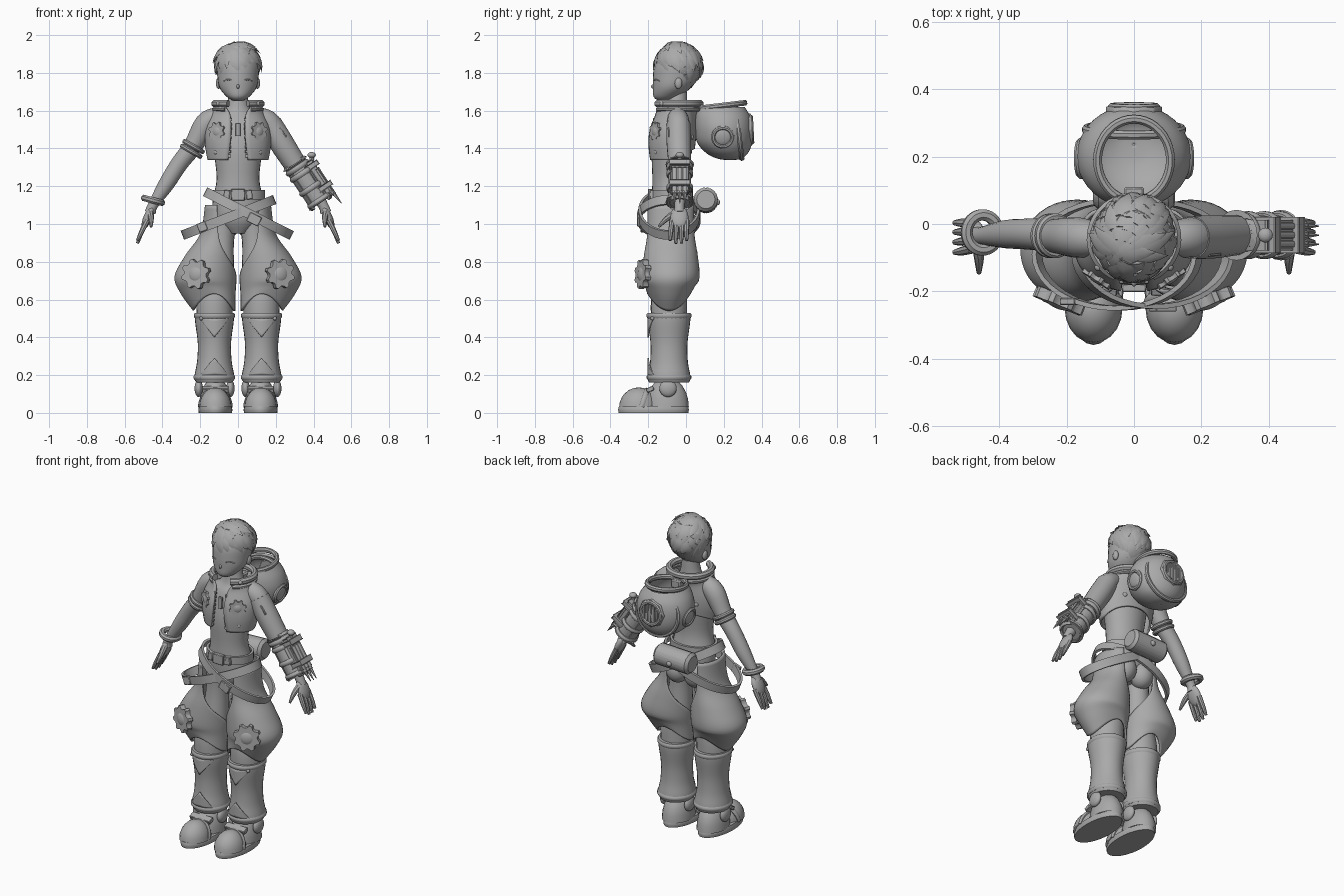
import bpy, bmesh, math, random
from mathutils import Vector
if "Cube" in bpy.data.objects:
    bpy.data.objects.remove(bpy.data.objects["Cube"])
random.seed(4)
TAU, UP = math.tau, Vector((0, 0, 1))
grey = bpy.data.materials.new("plain_grey")
grey.use_nodes = True
grey.diffuse_color = (0.4, 0.4, 0.4, 1)
grey.node_tree.nodes["Principled BSDF"].inputs["Base Color"].default_value = grey.diffuse_color

def finish(name, bm, mirror=False, thickness=0):
    bmesh.ops.recalc_face_normals(bm, faces=bm.faces)
    mesh = bpy.data.meshes.new(name)
    bm.to_mesh(mesh)
    bm.free()
    mesh.materials.append(grey)
    mesh.polygons.foreach_set("use_smooth", [True] * len(mesh.polygons))
    mesh.set_sharp_from_angle(angle=math.radians(40))
    obj = bpy.data.objects.new(name, mesh)
    bpy.context.collection.objects.link(obj)
    if thickness:
        obj.modifiers.new("thickness", "SOLIDIFY").thickness = thickness
    if mirror:
        obj.modifiers.new("mirror", "MIRROR")

def surface(bm, fn, nu, nv, closed=True, cap=True):
    """Grid of faces over fn(u, v); u runs around, v runs along."""
    wide = nu if closed else nu - 1
    rows = [[bm.verts.new(fn(i / wide, j / nv)) for i in range(nu)] for j in range(nv + 1)]
    for a, b in zip(rows, rows[1:]):
        for i in range(wide):
            k = (i + 1) % nu
            bm.faces.new((a[i], a[k], b[k], b[i]))
    if cap and closed:
        bm.faces.new(rows[0])
        bm.faces.new(rows[-1])

def curve(rows, t):
    """Smooth interpolation through rows of numbers."""
    last = len(rows) - 1
    i = min(int(t * last), last - 1)
    f = t * last - i
    near = (rows[max(0, min(last, i + k))] for k in (-1, 0, 1, 2))
    return [y + f * (z - x + f * (2 * x - 5 * y + 4 * z - w + f * (3 * (y - z) + w - x))) / 2
            for x, y, z, w in zip(*near)]

def loft(name, rows, mirror=False):
    def fn(u, v):
        x, y, z, rx, ry = curve(rows, v)
        return x + rx * math.cos(u * TAU), y + ry * math.sin(u * TAU), z
    bm = bmesh.new()
    surface(bm, fn, 28, 4 * (len(rows) - 1))
    finish(name, bm, mirror)

def shell(name, rows, facing, lift=lambda a, z: 0, mirror=False, closed=False):
    """Cloth around an upright axis, open opposite to the facing angle."""
    def fn(u, v):
        x, y, z, rx, ry, part = curve(rows, v)
        a = facing + math.pi * min(part, 1) * (2 * u - 1)
        return x + rx * math.cos(a), y + ry * math.sin(a), z + lift(a, z)
    bm = bmesh.new()
    surface(bm, fn, 40, 5 * (len(rows) - 1), closed, False)
    finish(name, bm, mirror, 0.012)

def sweep(name, paths, mirror=False, nu=14):
    """Round limbs along paths of (x, y, z, radius)."""
    bm = bmesh.new()
    for rows in paths:
        def fn(u, v):
            *p, r = curve(rows, v)
            ahead, behind = curve(rows, min(1, v + .02)), curve(rows, max(0, v - .02))
            t = (Vector(ahead[:3]) - Vector(behind[:3])).normalized()
            s = t.cross((0, 1, .2)).normalized()
            return Vector(p) + r * (s * math.cos(u * TAU) + s.cross(t) * math.sin(u * TAU))
        surface(bm, fn, nu, 4 * (len(rows) - 1))
    finish(name, bm, mirror)

def ring(name, loc, rx, ry, w, h, axis=UP, sides=8, mirror=False, part=1):
    """Band of section w by h round an ellipse; four sides make a flat strap; part leaves the front open."""
    turn = UP.rotation_difference(Vector(axis))
    def fn(u, v):
        a, s = math.pi / 2 + math.pi * part * (2 * v - 1), (u + .5 / sides) * TAU
        k = w * math.cos(s)
        return Vector(loc) + turn @ Vector(((rx + k) * math.cos(a), (ry + k) * math.sin(a), h * math.sin(s)))
    bm = bmesh.new()
    surface(bm, fn, sides, 40, cap=part < 1)
    bmesh.ops.remove_doubles(bm, verts=bm.verts, dist=1e-5)
    finish(name, bm, mirror)

def solid(name, kind, loc, size, axis=UP, mirror=False, sides=20):
    """Ball, dome, drum or box with half sizes, its z turned to the axis."""
    bm = bmesh.new()
    if kind in ("ball", "dome"):
        bmesh.ops.create_uvsphere(bm, u_segments=sides, v_segments=12, radius=1)
        if kind == "dome":
            low = [v for v in bm.verts if v.co.z < -.01]
            bmesh.ops.delete(bm, geom=low, context="VERTS")
    elif kind == "drum":
        bmesh.ops.create_cone(bm, cap_ends=True, segments=sides, radius1=1, radius2=1, depth=2)
    else:
        bmesh.ops.create_cube(bm, size=2)
    turn = UP.rotation_difference(Vector(axis))
    for v in bm.verts:
        v.co = Vector(loc) + turn @ Vector(a * b for a, b in zip(v.co, size))
    if kind in ("drum", "box"):
        bmesh.ops.bevel(bm, geom=bm.edges, offset=min(size) * .25, segments=1, affect="EDGES")
    finish(name, bm, mirror)

def gear(name, loc, r, axis):
    turn = UP.rotation_difference(Vector(axis))
    def fn(u, v):
        k = r * (1 if round(u * 32) % 4 < 2 else .8)
        return Vector(loc) + turn @ Vector((k * math.cos(u * TAU), k * math.sin(u * TAU), (v - .5) * r * .4))
    bm = bmesh.new()
    surface(bm, fn, 32, 1)
    finish(name, bm, True)
    solid(name + "_hub", "ball", loc, (r * .6, r * .6, r * .3), axis, True)

# Body and head
loft("torso", [(0, -.08, .95, .05, .05), (0, -.075, 1.02, .125, .095), (0, -.075, 1.12, .135, .105), (0, -.085, 1.24, .113, .093),
               (0, -.08, 1.4, .13, .1), (0, -.06, 1.54, .14, .085), (0, -.05, 1.6, .07, .06), (0, -.045, 1.7, .047, .05)])
solid("buttock", "ball", (.062, -.01, 1), (.07, .07, .08), mirror=True)
loft("head", [(0, -.115, 1.65, .02, .025), (0, -.105, 1.672, .058, .066), (0, -.075, 1.72, .097, .1),
              (0, -.055, 1.78, .109, .12), (0, -.045, 1.85, .108, .12), (0, -.04, 1.94, .07, .08)])
solid("nose", "ball", (0, -.172, 1.728), (.008, .014, .012))
solid("ear", "ball", (.103, -.04, 1.745), (.014, .02, .03), mirror=True)
sweep("closed_eye", [[(.025, -.169, 1.757, .003), (.05, -.162, 1.765, .004), (.078, -.142, 1.757, .003)]], True, 6)
sweep("mouth", [[(-.025, -.165, 1.695, .002), (0, -.171, 1.69, .003), (.025, -.165, 1.695, .002)]], nu=6)

# Hair of overlapping pointed leaves flowing from a side whorl
center, size = Vector((0, -.04, 1.84)), Vector((.118, .122, .122))
solid("hair_cap", "ball", center, size * .96)
bm = bmesh.new()
for i in range(150):
    z, a = 1 - (i + .5) / 75, i * 2.4
    r = math.sqrt(1 - z * z)
    n = Vector((r * math.cos(a), r * math.sin(a), z))
    if z < -.88 or (n.y < -.25 and z < .22) or (n.y < .2 and z < -.05):
        continue
    flow = n - Vector((-.5, -.55, 1.25))
    d = (flow - n * flow.dot(n)).normalized()
    side = n.cross(d)
    base = center + Vector(p * q for p, q in zip(n, size)) - d * .03 - n * .004
    long, wide, rise = random.uniform(.09, .135), random.uniform(.019, .03), random.uniform(.008, .035)
    def leaf(u, v):
        w = wide * (math.sin(math.pi * (.25 + .75 * v)) + .02)
        return (base + d * long * v + n * (rise * v - 3.2 * long * long * v * v)
                + side * w * math.cos(u * TAU) + n * w * .35 * math.sin(u * TAU))
    surface(bm, leaf, 4, 4)
finish("hair_leaves", bm)

# Arms and hands
sweep("arm", [[(.11, -.045, 1.57, .05), (.17, -.04, 1.53, .06), (.24, -.035, 1.41, .05), (.31, -.03, 1.32, .046),
               (.38, -.03, 1.21, .042), (.45, -.035, 1.1, .027), (.465, -.035, 1.06, .03)]], True, 18)
solid("palm", "ball", (.476, -.035, 1.035), (.024, .048, .065), (.4, 0, -.9), True)
sweep("fingers", [[(.48, y, 1.02, .015), (.51, y * 1.1, .96, .013), (.532, y * 1.15, .89 + abs(y + .035) * .6, .008)]
                  for y in (-.073, -.047, -.021, .003)], True, 8)
sweep("thumb", [[(.465, -.05, 1.065, .018), (.46, -.1, 1.03, .015), (.46, -.145, .985, .007)]], True, 8)
for k in (0, .025):
    ring("arm_band", (-.235 - k / 2, -.035, 1.41 - k), .055, .055, .012, .013, (-.5, 0, -.86))
ring("bracelet", (-.45, -.025, 1.125), .048, .052, .018, .018, (-.25, 0, -.95))

# Sleeve and mechanical gauntlet on the left arm
arm_axis, wrist, frame = Vector((.55, 0, -.83)), Vector((.37, -.033, 1.215)), Vector((.43, -.033, 1.25))
sweep("sleeve", [[(.17, -.04, 1.53, .063), (.23, -.038, 1.43, .065), (.3, -.033, 1.32, .06)]], nu=20)
solid("sleeve_patch", "box", (.235, -.05, 1.485), (.03, .045, .012), (.8, -.1, .55))
solid("gauntlet", "drum", wrist, (.06, .06, .12), arm_axis)
for k in (-.1, -.06, .03, .11):
    ring("gauntlet_hoop", wrist + arm_axis * k, .06, .06, .012, .015, arm_axis)
solid("gauntlet_frame", "box", frame, (.02, .04, .1), arm_axis)
for y in (-.06, -.033, -.006):
    solid("launcher_tube", "drum", (.46, y, 1.225), (.014, .014, .08), arm_axis, sides=10)
    sweep("launcher_spike", [[(.5, y, 1.17, .012), (.548, y, 1.11, .002)]], nu=6)
solid("valve_stem", "drum", (.39, -.033, 1.325), (.012, .012, .045))
solid("valve_knob", "ball", (.39, -.033, 1.365), (.022, .022, .016))
for k in (-.07, .06):
    solid("gauntlet_clamp", "box", frame + arm_axis * k, (.04, .05, .014), arm_axis)

# Cropped vest with collar, zip and badges
shell("vest", [(0, -.075, 1.34, .15, .11, .89), (0, -.075, 1.42, .163, .116, .92), (0, -.07, 1.5, .16, .113, .93),
               (0, -.055, 1.58, .13, .1, .9), (0, -.045, 1.62, .118, .115, .82)], math.pi / 2,
      lambda a, z: .06 * max(0, math.sin(a)) * max(0, (1.5 - z) / .16))
ring("collar", (0, -.043, 1.637), .122, .118, .02, .02, part=.86)
ring("collar_hem", (0, -.045, 1.607), .125, .122, .014, .012, part=.82)
solid("collar_stud", "ball", (.105, -.128, 1.637), (.012, .012, .012), mirror=True)
for k in range(9):
    solid("zip_tooth", "box", (.045 - k * .001, -.186 + k * .002, 1.36 + k * .024), (.006, .006, .008), mirror=True)
solid("zip_pull", "box", (0, -.172, 1.5), (.012, .008, .035))
gear("chest_gear", (.11, -.16, 1.49), .05, (.55, -.83, .05))
solid("vest_stud", "ball", (.115, -.155, 1.38), (.014, .014, .014), mirror=True)
solid("vest_back_stud", "ball", (.09, .025, 1.46), (.016, .016, .016), mirror=True)

# Diving helmet carried on the back
shell("helmet", [(0, .185, 1.62, .112, .125, 1), (0, .195, 1.565, .152, .147, 1), (0, .2, 1.5, .17, .153, 1),
                 (0, .205, 1.43, .158, .145, 1), (0, .218, 1.375, .12, .11, 1), (0, .23, 1.345, .06, .06, 1),
                 (0, .235, 1.338, .003, .003, 1)], 0, closed=True)
ring("helmet_lip", (0, .19, 1.627), .108, .122, .014, .016, (0, -.12, 1))
ring("helmet_band", (0, .28, 1.48), .143, .135, .012, .014, (0, 1, .12))
ring("side_port_rim", (.155, .195, 1.46), .05, .05, .012, .014, (1, 0, -.2), mirror=True)
solid("side_port_glass", "ball", (.157, .195, 1.46), (.045, .045, .014), (1, 0, -.2), True)
solid("back_port", "drum", (0, .335, 1.5), (.085, .085, .014), (0, 1, .05), sides=8)
ring("back_port_rim", (0, .347, 1.5), .066, .066, .012, .012, (0, 1, .05))
for k in range(-2, 3):
    solid("port_bar", "box", (k * .022, .35, 1.5), (.006, .006, .058 - abs(k) * .008))
solid("helmet_mount", "box", (0, .06, 1.59), (.03, .05, .025))

# Belts and rear pouch
ring("waist_belt", (0, -.078, 1.155), .137, .107, .01, .034, sides=4)
solid("buckle", "box", (0, -.19, 1.155), (.036, .012, .03))
solid("buckle_side", "box", (.06, -.18, 1.155), (.016, .012, .024), (-.1, 0, 1), True)
ring("hip_belt_left", (.055, -.09, 1.055), .25, .155, .01, .036, (.45, 0, .89), 4)
ring("hip_belt_right", (-.05, -.09, 1.035), .255, .16, .01, .036, (-.36, 0, .93), 4)
solid("hip_buckle", "box", (.085, -.25, 1.025), (.034, .01, .026), (.45, 0, .89))
solid("hip_buckle_small", "box", (-.19, -.23, .985), (.024, .01, .024), (-.36, 0, .93))
solid("pouch", "drum", (0, .105, 1.125), (.065, .065, .12), (1, 0, .04))
solid("pouch_clasp", "ball", (0, .168, 1.115), (.016, .012, .016))

# Legs and baggy overtrousers
sweep("leg", [[(.078, -.07, 1.04, .075), (.088, -.075, .9, .066), (.1, -.08, .72, .08), (.122, -.09, .6, .095), (.125, -.09, .48, .095)]], True, 20)
shell("overtrouser", [(.1, -.08, 1.1, .075, .125, .45), (.11, -.08, .95, .09, .125, .52), (.145, -.08, .83, .137, .143, .72),
                      (.172, -.08, .72, .165, .152, .97), (.158, -.085, .63, .145, .132, 1), (.126, -.09, .54, .112, .115, 1)], 0,
      lambda a, z: .09 * (math.sin(a) ** 2) * max(0, min(1, (.7 - z) / .16)), True)
gear("trouser_gear", (.222, -.228, .735), .08, (.38, -.92, .05))

# Boots with pointed knee and shin flaps
loft("boot_shaft", [(.125, -.09, .53, .104, .114), (.125, -.09, .48, .102, .112), (.125, -.09, .37, .088, .098),
                    (.125, -.09, .27, .092, .1), (.125, -.09, .19, .106, .114), (.125, -.09, .16, .095, .105)], True)
ring("boot_top_rim", (.125, -.09, .515), .098, .108, .012, .016, mirror=True)
ring("boot_low_rim", (.125, -.09, .188), .099, .107, .012, .015, mirror=True)
for name, top, drop in (("knee_flap", .5, .1), ("shin_flap", .2, -.09)):
    def flap(u, v):
        a, z = -math.pi / 2 + (2 * u - 1) * .8, top - drop * v * (1 - abs(2 * u - 1))
        return .125 + .104 * math.cos(a), -.09 + .114 * math.sin(a), z
    bm = bmesh.new()
    surface(bm, flap, 21, 6, False)
    finish(name, bm, True, .008)
solid("boot_stud", "ball", (.195, -.178, .5), (.01, .01, .01), mirror=True)

# Shoes
loft("sole", [(.12, -.172, 0, .088, .184), (.12, -.172, .018, .09, .187), (.12, -.172, .036, .086, .183)], True)
solid("toe_cap", "dome", (.12, -.25, .03), (.086, .104, .105), mirror=True)
solid("shoe_body", "dome", (.12, -.1, .03), (.086, .115, .16), mirror=True)
ring("toe_strap", (.12, -.235, .032), .082, .096, .01, .014, (0, -.9, .3), mirror=True, part=.5)
for x in (.04, .208):
    solid("ankle_disc", "ball", (x, -.095, .13), (.022, .046, .046), mirror=True)
solid("instep_strap", "box", (.12, -.19, .125), (.07, .02, .012), (0, -.4, .9), True)
